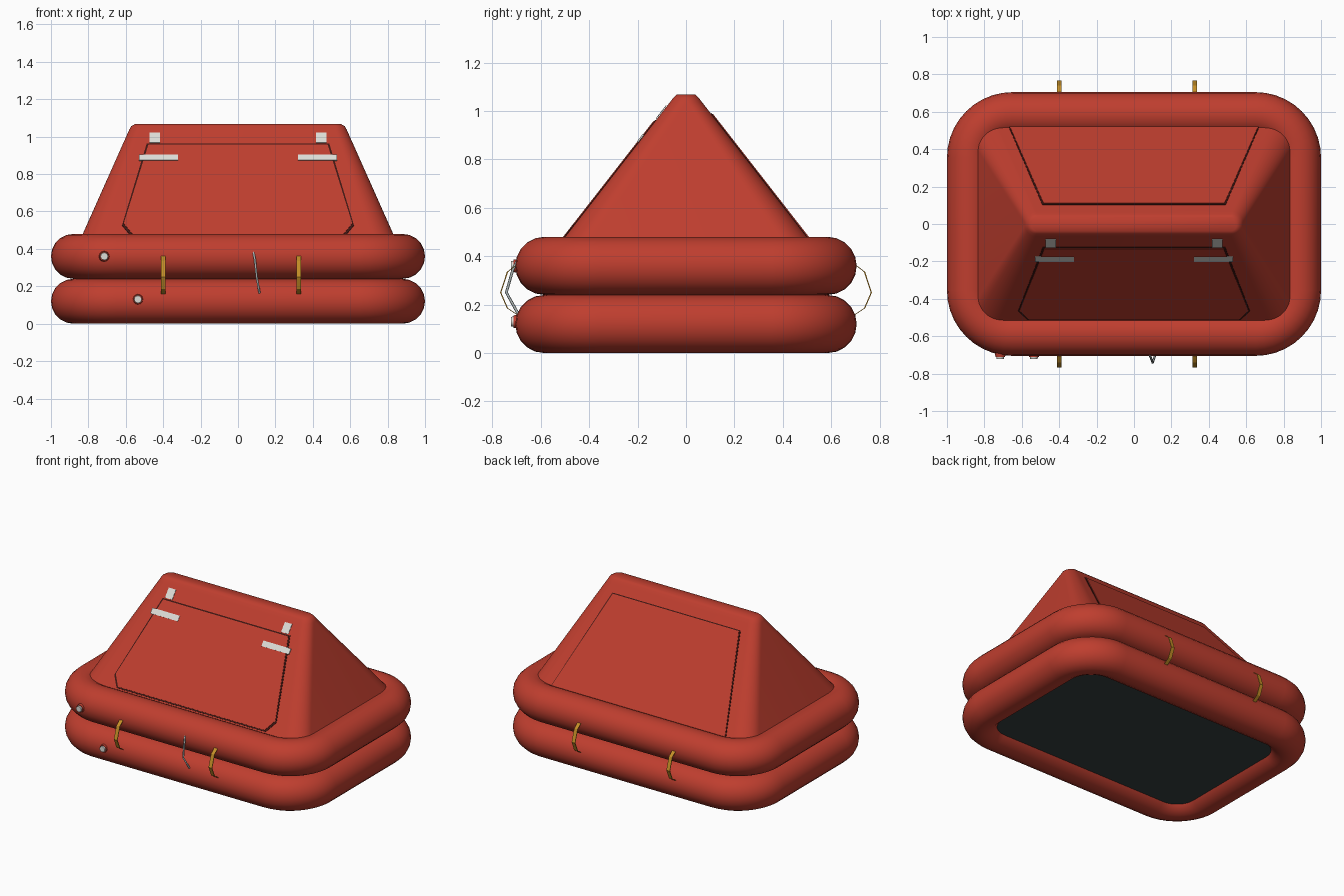
import bpy, bmesh, math
from mathutils import Vector

cube = bpy.data.objects.get("Cube")
if cube:
    bpy.data.objects.remove(cube, do_unlink=True)


def material(name, rgb):
    m = bpy.data.materials.new(name)
    m.use_nodes = True
    m.diffuse_color = (*rgb, 1)
    m.node_tree.nodes["Principled BSDF"].inputs["Base Color"].default_value = (*rgb, 1)
    return m


red = material("red fabric", (0.52, 0.048, 0.028))
seam = material("dark seam", (0.05, 0.008, 0.006))
white = material("reflective white", (0.72, 0.72, 0.68))
yellow = material("yellow webbing", (0.55, 0.27, 0.02))
grey = material("grey fitting", (0.38, 0.42, 0.42))
rubber = material("dark rubber", (0.035, 0.05, 0.052))


def finish(name, bm, mat, angle=None):
    bmesh.ops.recalc_face_normals(bm, faces=bm.faces)
    mesh = bpy.data.meshes.new(name)
    bm.to_mesh(mesh)
    bm.free()
    mesh.materials.append(mat)
    ob = bpy.data.objects.new(name, mesh)
    bpy.context.collection.objects.link(ob)
    if angle:
        bpy.ops.object.select_all(action='DESELECT')
        ob.select_set(True)
        bpy.context.view_layer.objects.active = ob
        bpy.ops.object.shade_smooth_by_angle(angle=math.radians(angle))
    return ob


def rounded_rect(hx, hy, r, z, steps=10):
    """Points of a horizontal rounded rectangle with half sizes hx, hy."""
    pts = []
    for q, (sx, sy) in enumerate([(1, 1), (-1, 1), (-1, -1), (1, -1)]):
        for i in range(steps + 1):
            a = math.pi / 2 * (q + i / steps)
            pts.append(Vector((sx * (hx - r) + r * math.cos(a),
                               sy * (hy - r) + r * math.sin(a), z)))
    return pts


def loft(name, rings, mat, closed=False, cap=False, angle=40):
    bm = bmesh.new()
    loops = [[bm.verts.new(p) for p in ring] for ring in rings]
    pairs = list(zip(loops, loops[1:]))
    if closed:
        pairs.append((loops[-1], loops[0]))
    for a, b in pairs:
        n = len(a)
        for i in range(n):
            j = (i + 1) % n
            bm.faces.new((a[i], a[j], b[j], b[i]))
    if cap:
        bm.faces.new(loops[-1])
    return finish(name, bm, mat, angle)


# Two stacked buoyancy tubes
TUBE, SIDES = 0.12, 20
for name, z in (("lower_tube", 0.12), ("upper_tube", 0.36)):
    rings = []
    for k in range(SIDES):
        a = 2 * math.pi * k / SIDES
        c, s = TUBE * math.cos(a), TUBE * math.sin(a)
        rings.append(rounded_rect(0.88 + c, 0.585 + c, 0.23 + c, z + s))
    loft(name, rings, red, closed=True, angle=60)

# Floor
bm = bmesh.new()
bm.faces.new([bm.verts.new(p) for p in rounded_rect(0.82, 0.53, 0.15, 0.05)])
finish("floor", bm, rubber)


# Canopy: slopes straight to a narrow rounded ridge
def slope_y(z):
    return 0.5 - 0.78 * (z - 0.48)


def slope_x(z):
    return 0.83 - 0.446 * (z - 0.48)


rings = [rounded_rect(slope_x(z), slope_y(z), r, z) for z, r in ((0.4, 0.12), (1.035, 0.06))]
rings += [rounded_rect(0.572, 0.052, 0.05, 1.055), rounded_rect(0.55, 0.038, 0.036, 1.068)]
loft("canopy", rings, red, cap=True, angle=50)


# Flat plates lying on the canopy slopes; side is -1 for front, 1 for back
def plate(name, outline, side, lift, mat, thick=0.003):
    normal = Vector((0, side, 0.78)).normalized()
    bm = bmesh.new()
    base = [Vector((x, side * slope_y(z), z)) for x, z in outline]
    low = [bm.verts.new(p + normal * (lift - thick)) for p in base]
    top = [bm.verts.new(p + normal * lift) for p in base]
    n = len(base)
    bm.faces.new(top)
    bm.faces.new(low[::-1])
    for i in range(n):
        j = (i + 1) % n
        bm.faces.new((low[i], low[j], top[j], top[i]))
    return finish(name, bm, mat)


def mirrored(half):
    return half + [(-x, z) for x, z in reversed(half)]


def panel(name, half, side, edge):
    plate(name + "_seam", mirrored(half), side, 0.003, seam)
    cz = (half[0][1] + half[-1][1]) / 2
    inner = [(x - edge, z - math.copysign(edge * 0.8, z - cz)) for x, z in half]
    plate(name, mirrored(inner), side, 0.006, red)


panel("front_door", [(0.488, 0.962), (0.62, 0.525), (0.57, 0.465)], -1, 0.009)
panel("back_panel", [(0.49, 0.99), (0.675, 0.44)], 1, 0.007)


# Reflective strips and tabs
def box_outline(x0, x1, z0, z1):
    return [(x0, z0), (x1, z0), (x1, z1), (x0, z1)]


for label, s in (("left", 1), ("right", -1)):
    plate(label + "_strip", box_outline(s * 0.32, s * 0.53, 0.87, 0.9), -1, 0.008, white, 0.007)
    plate(label + "_tab", box_outline(s * 0.417, s * 0.472, 0.966, 1.02), -1, 0.005, white)

# Webbing grab handles bridging the tubes
HANDLE = [(0.695, 0.37), (0.74, 0.335), (0.768, 0.25), (0.74, 0.185), (0.695, 0.155)]
for side, place in ((-1, "front"), (1, "back")):
    for x, end in ((-0.4, "right"), (0.325, "left")):
        bm = bmesh.new()
        rows = []
        for y, z in HANDLE:
            rows.append([bm.verts.new((x + dx, side * (y - dy), z))
                         for dx, dy in ((-0.013, 0), (0.013, 0), (0.013, 0.005), (-0.013, 0.005))])
        for a, b in zip(rows, rows[1:]):
            for i in range(4):
                j = (i + 1) % 4
                bm.faces.new((a[i], a[j], b[j], b[i]))
        bm.faces.new(rows[0])
        bm.faces.new(rows[-1])
        finish(f"{place}_{end}_handle", bm, yellow)

# Painter line hanging between the tubes
curve = bpy.data.curves.new("painter_line", 'CURVE')
curve.dimensions = '3D'
curve.bevel_depth = 0.006
curve.bevel_resolution = 1
curve.use_fill_caps = True
path = [(0.08, -0.69, 0.395), (0.09, -0.715, 0.345), (0.1, -0.742, 0.25), (0.115, -0.695, 0.165)]
spline = curve.splines.new('POLY')
spline.points.add(len(path) - 1)
for point, co in zip(spline.points, path):
    point.co = (*co, 1)
curve.materials.append(grey)
line = bpy.data.objects.new("painter_line", curve)
bpy.context.collection.objects.link(line)


# Inflation valves: red collar with a grey cap
def disc(name, x, z, radius, y0, y1, mat):
    bm = bmesh.new()
    bmesh.ops.create_cone(bm, cap_ends=True, segments=12, radius1=radius,
                          radius2=radius * 0.85, depth=y0 - y1)
    for v in bm.verts:
        v.co = Vector((x + v.co.x, (y0 + y1) / 2 - v.co.z, z + v.co.y))
    finish(name, bm, mat, 35)


for name, x, z in (("upper_valve", -0.715, 0.36), ("lower_valve", -0.535, 0.13)):
    disc(name + "_collar", x, z, 0.03, -0.685, -0.712, red)
    disc(name + "_cap", x, z, 0.023, -0.7, -0.722, white)
